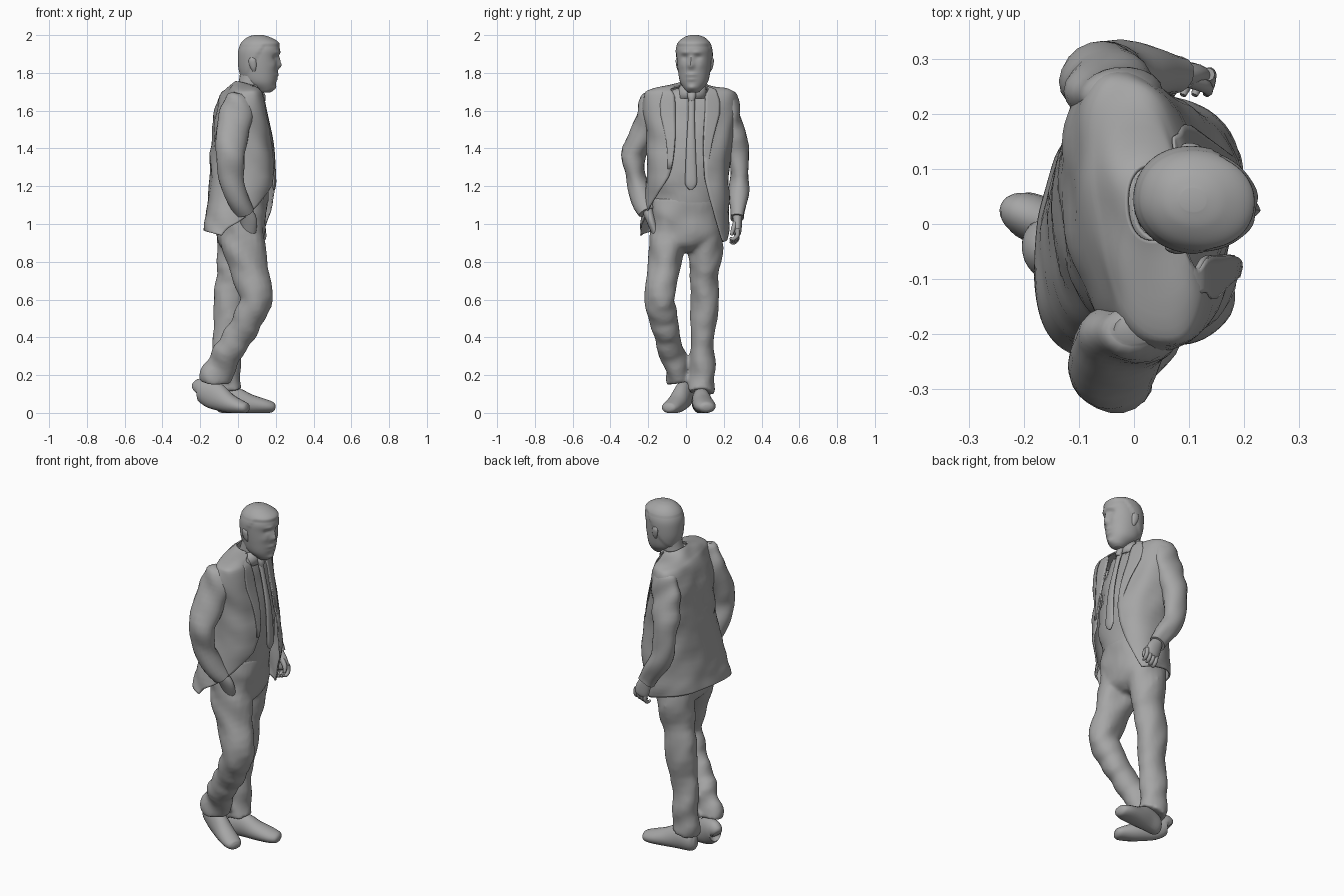
import bpy, bmesh, math
from mathutils import Vector, Matrix, noise

grey = bpy.data.materials.new("dark_grey")
grey.diffuse_color = (0.38, 0.38, 0.38, 1)


def spline(rows, k=4):
    """Catmull-Rom interpolation of rows of numbers."""
    out = []
    for i in range(len(rows) - 1):
        p = [rows[max(0, min(len(rows) - 1, i + d))] for d in (-1, 0, 1, 2)]
        for s in range(k):
            t = s / k
            out.append([0.5 * (2 * b + (c - a) * t + (2 * a - 5 * b + 4 * c - d) * t * t
                               + (3 * b - a - 3 * c + d) * t ** 3) for a, b, c, d in zip(*p)])
    return out + [list(rows[-1])]


def skin(name, rings, closed=True, folds=0.0, thick=0.0):
    """Bridge rings of points; closed rings get end caps."""
    bm = bmesh.new()
    vs = [[bm.verts.new(p) for p in r] for r in rings]
    n = len(vs[0])
    for a, b in zip(vs, vs[1:]):
        for j in range(n if closed else n - 1):
            m = (j + 1) % n
            bm.faces.new((a[j], a[m], b[m], b[j]))
    if closed:
        bm.faces.new(vs[0])
        bm.faces.new(vs[-1])
    bmesh.ops.recalc_face_normals(bm, faces=bm.faces)
    bm.normal_update()
    for v in bm.verts:
        c = v.co
        v.co = c + v.normal * folds * noise.noise(Vector((c.x * 7, c.y * 9, c.z * 10 + c.x * 8)))
    me = bpy.data.meshes.new(name)
    bm.to_mesh(me)
    bm.free()
    me.materials.append(grey)
    ob = bpy.data.objects.new(name, me)
    bpy.context.collection.objects.link(ob)
    if thick:
        mod = ob.modifiers.new("thickness", "SOLIDIFY")
        mod.thickness, mod.offset = thick, 0
    return ob


def section(row, deg, pad=0.0, power=2.4):
    """Point on a rounded section: z, x back, x front, y min, y max, ..., skew, tilt."""
    z, xb, xf, ya, yb = row[:5]
    skew, tilt = row[7:9] if len(row) > 8 else (0, 0)
    c, s = math.cos(math.radians(deg)), math.sin(math.radians(deg))
    f = lambda v, r: math.copysign(abs(v) ** (2 / power), v) * (r + pad)
    x = (xb + xf) / 2 + f(c, (xf - xb) / 2)
    dy = f(s, (yb - ya) / 2)
    return (x + skew * dy, (ya + yb) / 2 + dy, z + tilt * x)


def body(name, rows, n=32, power=2.3, k=4, **kw):
    return skin(name, [[section(r, 360 * j / n, 0, power) for j in range(n)] for r in spline(rows, k)], **kw)


def shell(name, rows, span, n=40, pad=0.0, **kw):
    """Open band of a body between the two angles given by span(row)."""
    rings = []
    for r in rows:
        a, b = span(r)
        rings.append([section(r, a + (b - a) * j / n, pad) for j in range(n + 1)])
    return skin(name, rings, closed=False, **kw)


def tube(name, rows, ref=(1, 0, 0), n=20, k=4, floor=False, **kw):
    """Limb through x, y, z with radius along ref and radius across it."""
    rows = spline(rows, k)
    rings = []
    for i, r in enumerate(rows):
        t = (Vector(rows[min(i + 1, len(rows) - 1)][:3]) - Vector(rows[max(i - 1, 0)][:3])).normalized()
        u = Vector(ref)
        u = (u - t * u.dot(t)).normalized()
        v = t.cross(u)
        ring = []
        for j in range(n):
            a = 2 * math.pi * j / n
            p = Vector(r[:3]) + u * math.cos(a) * r[3] + v * math.sin(a) * r[4]
            if floor:
                p.z = max(p.z, 0.0)
            ring.append(p)
        rings.append(ring)
    return skin(name, rings, **kw)


# Jacket: z, back, front, y min, y max, right opening, left opening, skew, tilt
coat = spline([
    (1.75, -0.01, 0.085, -0.03, 0.11, 60, 60, 0, -0.2),
    (1.735, -0.03, 0.095, -0.07, 0.13, 40, 40, -0.08, -0.1),
    (1.71, -0.055, 0.10, -0.19, 0.225, 24, 24, -0.15, 0),
    (1.68, -0.08, 0.115, -0.222, 0.268, 16, 15, -0.17, 0),
    (1.58, -0.115, 0.14, -0.222, 0.268, 15, 14, -0.15, 0),
    (1.42, -0.135, 0.18, -0.20, 0.24, 17, 15, -0.1, 0),
    (1.25, -0.145, 0.198, -0.205, 0.225, 24, 20, 0, 0),
    (1.10, -0.158, 0.185, -0.22, 0.225, 55, 32, 0.1, 0),
    (0.99, -0.17, 0.165, -0.235, 0.225, 90, 48, 0.13, -0.15),
    (0.925, -0.176, 0.155, -0.24, 0.215, 102, 62, 0.14, -0.25)])
shell("jacket", coat, lambda r: (r[6], 360 - r[5]), n=56, folds=0.013, thick=0.008)

# Lapels taper down to the button and narrow again into the collar
lap = [r for r in coat if 1.25 < r[0] < 1.745]
wide = lambda r: 3 + min(17 * max(0, min(1, (r[0] - 1.25) / 0.33)), 17 - 120 * (r[0] - 1.65))
shell("left_lapel", lap, lambda r: (r[6], r[6] + wide(r)), n=6, pad=0.006, thick=0.005)
shell("right_lapel", lap, lambda r: (-r[5], -r[5] - wide(r)), n=6, pad=0.006, thick=0.005)

# Shirt and collar
body("shirt", [(1.72, -0.01, 0.09, -0.03, 0.10), (1.68, -0.05, 0.105, -0.13, 0.17),
               (1.58, -0.09, 0.132, -0.18, 0.21), (1.42, -0.11, 0.165, -0.175, 0.20),
               (1.25, -0.11, 0.175, -0.17, 0.19), (1.10, -0.10, 0.15, -0.165, 0.175)], folds=0.014)
shell("shirt_collar", [(1.665, -0.03, 0.122, -0.055, 0.11), (1.70, -0.01, 0.12, -0.04, 0.105),
                       (1.735, 0.0, 0.108, -0.03, 0.10)], lambda r: (4, 356), n=28, thick=0.008)

# Trousers: hips, bent right leg and straight left leg fused into one skin
trousers = [
    body("trousers", [(1.14, -0.10, 0.155, -0.17, 0.175), (1.05, -0.11, 0.15, -0.185, 0.185),
                      (0.95, -0.11, 0.142, -0.185, 0.18), (0.89, -0.095, 0.125, -0.15, 0.14),
                      (0.85, -0.05, 0.08, -0.06, 0.06)], folds=0.012),
    tube("right_leg", [(0.02, -0.09, 1.0, 0.115, 0.095), (0.036, -0.105, 0.87, 0.112, 0.097),
                       (0.062, -0.12, 0.75, 0.098, 0.086), (0.10, -0.135, 0.61, 0.084, 0.077),
                       (0.065, -0.125, 0.52, 0.083, 0.075), (0.0, -0.10, 0.40, 0.08, 0.072),
                       (-0.072, -0.065, 0.29, 0.076, 0.064), (-0.115, -0.043, 0.20, 0.082, 0.06),
                       (-0.122, -0.035, 0.165, 0.08, 0.058)], folds=0.018),
    tube("left_leg", [(0.0, 0.09, 1.0, 0.115, 0.095), (0.0, 0.10, 0.87, 0.11, 0.09),
                      (-0.018, 0.10, 0.72, 0.10, 0.08), (-0.04, 0.096, 0.55, 0.088, 0.073),
                      (-0.062, 0.09, 0.35, 0.077, 0.064), (-0.062, 0.084, 0.20, 0.077, 0.066),
                      (-0.05, 0.08, 0.11, 0.085, 0.068)], folds=0.018)]
for ob in trousers:
    ob.select_set(True)
bpy.context.view_layer.objects.active = trousers[0]
bpy.ops.object.join()
fuse = trousers[0].modifiers.new("fuse", "REMESH")
fuse.mode, fuse.voxel_size, fuse.use_smooth_shade = "VOXEL", 0.011, True
soft = trousers[0].modifiers.new("soften", "SMOOTH")
soft.iterations = 4

# Shoes: right heel lifted, left flat
tube("right_shoe", [(-0.222, 0.027, 0.115, 0.03, 0.025), (-0.2, 0.018, 0.125, 0.06, 0.042),
                    (-0.13, -0.012, 0.095, 0.075, 0.046), (-0.05, -0.046, 0.052, 0.052, 0.052),
                    (0.015, -0.078, 0.032, 0.035, 0.05), (0.045, -0.09, 0.026, 0.026, 0.038),
                    (0.055, -0.094, 0.025, 0.012, 0.018)], ref=(0, 0, 1), floor=True)
tube("left_shoe", [(-0.115, 0.07, 0.055, 0.03, 0.02), (-0.09, 0.072, 0.055, 0.058, 0.042),
                   (-0.02, 0.08, 0.065, 0.07, 0.048), (0.06, 0.09, 0.048, 0.052, 0.056),
                   (0.14, 0.102, 0.036, 0.038, 0.056), (0.182, 0.108, 0.03, 0.028, 0.042),
                   (0.195, 0.11, 0.028, 0.014, 0.02)], ref=(0, 0, 1), floor=True)

# Sleeves: right hand goes into the pocket, left hangs forward
tube("right_sleeve", [(0.012, -0.19, 1.69, 0.045, 0.025), (0.01, -0.19, 1.665, 0.068, 0.042),
                      (-0.006, -0.202, 1.58, 0.088, 0.056), (-0.025, -0.235, 1.48, 0.088, 0.062),
                      (-0.045, -0.28, 1.36, 0.074, 0.06), (-0.04, -0.27, 1.26, 0.066, 0.056),
                      (-0.005, -0.24, 1.15, 0.06, 0.05), (0.035, -0.205, 1.06, 0.052, 0.045)], folds=0.018)
tube("left_sleeve", [(-0.025, 0.235, 1.685, 0.045, 0.025), (-0.026, 0.236, 1.66, 0.068, 0.04),
                     (-0.035, 0.24, 1.58, 0.086, 0.053), (-0.048, 0.256, 1.47, 0.08, 0.058),
                     (-0.058, 0.28, 1.34, 0.07, 0.056), (-0.035, 0.282, 1.21, 0.062, 0.05),
                     (0.02, 0.276, 1.11, 0.052, 0.045), (0.065, 0.272, 1.03, 0.048, 0.042)], folds=0.018)

# Hands
tube("right_hand", [(0.03, -0.205, 1.08, 0.035, 0.03), (0.055, -0.185, 1.02, 0.045, 0.025),
                    (0.06, -0.16, 0.95, 0.035, 0.02)])
tube("left_palm", [(0.06, 0.272, 1.05, 0.028, 0.025), (0.085, 0.272, 1.0, 0.042, 0.024),
                   (0.10, 0.27, 0.955, 0.042, 0.022), (0.105, 0.268, 0.94, 0.03, 0.012)])
for i in range(4):
    x = 0.072 + 0.021 * i
    z = 0.955 + 0.007 * i
    tube("left_finger", [(x, 0.272, z, 0.012, 0.012), (x + 0.004, 0.272, z - 0.035, 0.011, 0.011),
                         (x + 0.002, 0.252, z - 0.055, 0.010, 0.010), (x - 0.004, 0.234, z - 0.05, 0.006, 0.006)],
         n=10, k=3)
tube("left_thumb", [(0.10, 0.262, 1.01, 0.016, 0.014), (0.13, 0.25, 0.975, 0.013, 0.012),
                    (0.135, 0.24, 0.94, 0.008, 0.008)], n=10, k=3)

# Tie blade and knot
tube("tie", [(0.125, 0.03, 1.67, 0.012, 0.018), (0.152, 0.028, 1.56, 0.01, 0.018),
             (0.18, 0.026, 1.42, 0.01, 0.024), (0.191, 0.026, 1.27, 0.01, 0.03),
             (0.192, 0.026, 1.21, 0.01, 0.03), (0.19, 0.026, 1.18, 0.005, 0.008)], n=12)
tube("tie_knot", [(0.118, 0.03, 1.70, 0.014, 0.024), (0.128, 0.03, 1.675, 0.018, 0.022),
                  (0.134, 0.03, 1.65, 0.012, 0.014)], n=12)

# Neck and head
tube("neck", [(0.03, 0.035, 1.62, 0.07, 0.07), (0.06, 0.038, 1.73, 0.06, 0.06),
              (0.085, 0.044, 1.84, 0.07, 0.065)])
skull = [(1.695, 0.12, 0.168, 0.02, 0.07), (1.71, 0.095, 0.187, 0.002, 0.088),
         (1.75, 0.035, 0.202, -0.027, 0.117), (1.81, 0.01, 0.21, -0.04, 0.13),
         (1.88, 0.004, 0.215, -0.047, 0.137), (1.925, 0.008, 0.222, -0.046, 0.136),
         (1.96, 0.025, 0.208, -0.032, 0.122), (1.985, 0.055, 0.165, -0.003, 0.093), (1.995, 0.085, 0.13, 0.025, 0.065)]
head = body("head", skull, n=64, power=2.1, k=8)
# Face relief: y offset, z, depth, y spread, z spread
face = [(0, 1.84, 0.02, 0.017, 0.018), (0, 1.87, 0.010, 0.012, 0.018), (0.036, 1.882, -0.009, 0.018, 0.013),
        (0.03, 1.908, 0.006, 0.024, 0.01), (0, 1.79, 0.009, 0.026, 0.01), (0, 1.766, 0.006, 0.022, 0.007),
        (0, 1.722, 0.01, 0.024, 0.014), (0.05, 1.84, 0.004, 0.018, 0.018)]
for v in head.data.vertices:
    c = v.co
    # Hair swells out above a hairline that drops towards the back
    line = 1.94 if c.x > 0.15 else 1.94 - 1.6 * (0.15 - c.x)
    hair = max(0, min(1, (c.z - line) / 0.012)) * 0.005
    c.x += hair * (c.x - 0.11) / 0.1
    c.y += hair * (c.y - 0.045) / 0.09
    c.z += hair if c.z > 1.94 else 0
    if c.x > 0.12:
        for y, z, d, sy, sz in face:
            c.x += d * math.exp(-((abs(c.y - 0.045) - y) / sy) ** 2 - ((c.z - z) / sz) ** 2)
parts = [head]
for s in (-1, 1):
    y = 0.045 + s * 0.089
    parts.append(tube("ear", [(0.098, y - s * 0.008, 1.81, 0.008, 0.006), (0.095, y, 1.83, 0.016, 0.008),
                              (0.09, y + s * 0.004, 1.865, 0.02, 0.009), (0.088, y, 1.882, 0.01, 0.006)], n=12))
turn = (Matrix.Translation((0.1, 0.045, 0)) @ Matrix.Rotation(math.radians(-9), 4, "Z")
        @ Matrix.Translation((-0.1, -0.045, 0)))
for ob in parts:
    ob.data.transform(turn)

# Smooth shading
for ob in bpy.context.collection.objects:
    ob.select_set(True)
bpy.context.view_layer.objects.active = head
bpy.ops.object.shade_smooth_by_angle(angle=math.radians(45))
